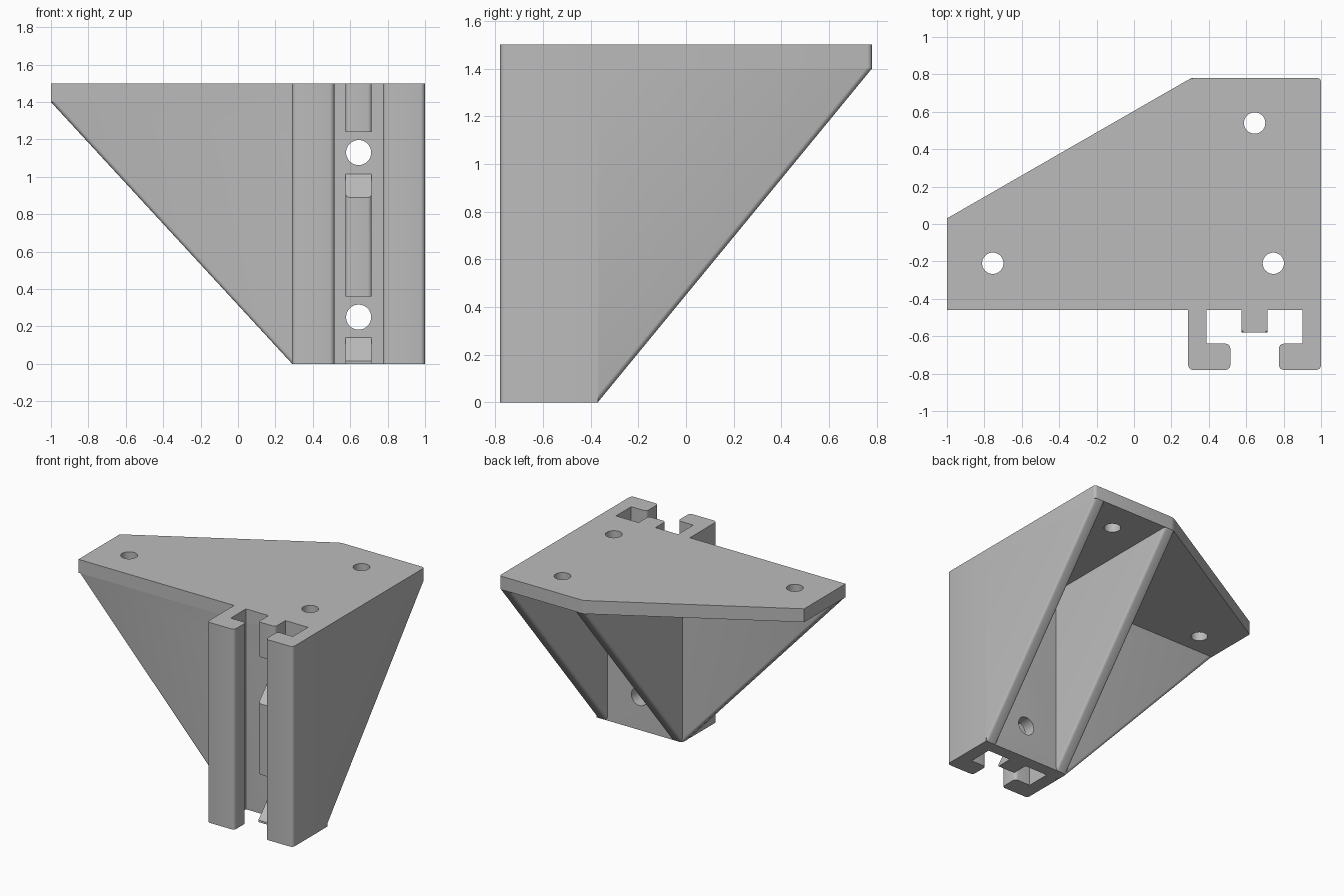
import bpy, bmesh, math
from mathutils import Vector

cube = bpy.data.objects.get("Cube")
if cube:
    bpy.data.objects.remove(cube, do_unlink=True)

grey = bpy.data.materials.new("plain_grey")
grey.use_nodes = True
colour = (0.5, 0.5, 0.5, 1)
grey.diffuse_color = colour
grey.node_tree.nodes["Principled BSDF"].inputs["Base Color"].default_value = colour

# Shared layout
FRONT, WALL_FRONT, WALL_BACK, BACK = -0.78, -0.46, -0.37, 0.78
PLATE_Z, TOP = 1.4, 1.5
RAIL_L, RAIL_R = 0.29, 1.0
RAIL_MID = (RAIL_L + RAIL_R) / 2
PLACE = {
    "x": lambda u, v, w: (w, u, v),
    "y": lambda u, v, w: (u, w, v),
    "z": lambda u, v, w: (u, v, w),
}


def prism(name, outline, axis, lo, hi, rule=None, radius=0.02):
    """Extrude an outline along an axis and round the edges picked by rule."""
    bm = bmesh.new()
    rings = [[bm.verts.new(PLACE[axis](u, v, w)) for u, v in outline] for w in (lo, hi)]
    bm.faces.new(rings[0])
    bm.faces.new(rings[1])
    n = len(outline)
    for i in range(n):
        j = (i + 1) % n
        bm.faces.new((rings[0][i], rings[0][j], rings[1][j], rings[1][i]))
    bmesh.ops.recalc_face_normals(bm, faces=bm.faces)
    if rule:
        picked = [e for e in bm.edges if rule(e.verts[0].co, e.verts[1].co)]
        bmesh.ops.bevel(bm, geom=picked, offset=radius, segments=4,
                        profile=0.5, affect="EDGES", clamp_overlap=True)
    mesh = bpy.data.meshes.new(name)
    bm.to_mesh(mesh)
    bm.free()
    mesh.materials.append(grey)
    obj = bpy.data.objects.new(name, mesh)
    bpy.context.collection.objects.link(obj)
    return obj


def select(obj):
    bpy.ops.object.select_all(action="DESELECT")
    obj.select_set(True)
    bpy.context.view_layer.objects.active = obj


def drill(obj, centre, radius, axis):
    """Cut a round hole through a part."""
    turn = (math.pi / 2, 0, 0) if axis == "y" else (0, 0, 0)
    bpy.ops.mesh.primitive_cylinder_add(vertices=40, radius=radius, depth=0.4,
                                        location=centre, rotation=turn)
    cutter = bpy.context.object
    cutter.hide_render = True
    mod = obj.modifiers.new("hole", "BOOLEAN")
    mod.operation = "DIFFERENCE"
    mod.solver = "EXACT"
    mod.object = cutter
    select(obj)
    bpy.ops.object.modifier_apply(modifier=mod.name)
    bpy.data.objects.remove(cutter, do_unlink=True)


def sloping(a, b):
    d = b - a
    return abs(d.z) > 0.5 and Vector((d.x, d.y)).length > 0.5


def upright_at(*corners):
    """Rule picking vertical edges at the given x, y corners."""
    def rule(a, b):
        return (a.xy - b.xy).length < 1e-4 and any(
            (a.xy - Vector(c)).length < 1e-3 for c in corners)
    return rule


parts = []

# Top plate with three mounting holes
top_plate = prism("top_plate",
                  [(-1, WALL_FRONT), (1, WALL_FRONT), (1, BACK), (0.305, BACK), (-1, 0.03)],
                  "z", PLATE_Z, TOP, upright_at((1, BACK), (0.305, BACK)))
for x, y in ((-0.755, -0.21), (0.745, -0.21), (0.645, 0.54)):
    drill(top_plate, (x, y, PLATE_Z), 0.057, "z")
parts.append(top_plate)

# Upright wall, tapering to the side, with two bolt holes
wall = prism("upright_wall",
             [(-1, PLATE_Z), (RAIL_L, 0), (RAIL_R, 0), (RAIL_R, PLATE_Z)],
             "y", WALL_FRONT, WALL_BACK, sloping)
for z in (0.25, 1.13):
    drill(wall, (RAIL_MID, WALL_FRONT, z), 0.067, "y")
parts.append(wall)

# Pair of hooked rails and pair of gussets, mirrored about the rail centre
hook = [(0, WALL_FRONT), (0, FRONT), (0.225, FRONT), (0.225, -0.64), (0.098, -0.64), (0.098, WALL_FRONT)]
gusset = [(WALL_BACK, 0), (BACK, PLATE_Z), (WALL_BACK, PLATE_Z)]
for side, edge, sign in (("right", RAIL_L, 1), ("left", RAIL_R, -1)):
    outline = [(edge + sign * u, v) for u, v in hook]
    parts.append(prism(side + "_hooked_rail", outline, "z", 0, TOP,
                       upright_at(*outline[1:4]), 0.025))
    parts.append(prism(side + "_gusset", gusset, "x", edge, edge + sign * 0.09, sloping))

# Locating ribs between the rails; the lower two have a sloped top
RIB_FRONT = -0.58
for name, low, front_top, back_top in (("upper_rib", 1.24, TOP, TOP),
                                       ("middle_rib", 0.36, 0.89, 1.015),
                                       ("lower_rib", 0, 0.015, 0.14)):
    parts.append(prism(name, [(RIB_FRONT, low), (RIB_FRONT, front_top),
                              (WALL_FRONT, back_top), (WALL_FRONT, low)],
                       "x", RAIL_MID - 0.07, RAIL_MID + 0.07,
                       upright_at((RAIL_MID - 0.07, RIB_FRONT), (RAIL_MID + 0.07, RIB_FRONT))
                       if name != "lower_rib" else None))

# Smooth rounded edges and holes, keep corners crisp
for part in parts:
    select(part)
    bpy.ops.object.shade_smooth_by_angle(angle=math.radians(32))
